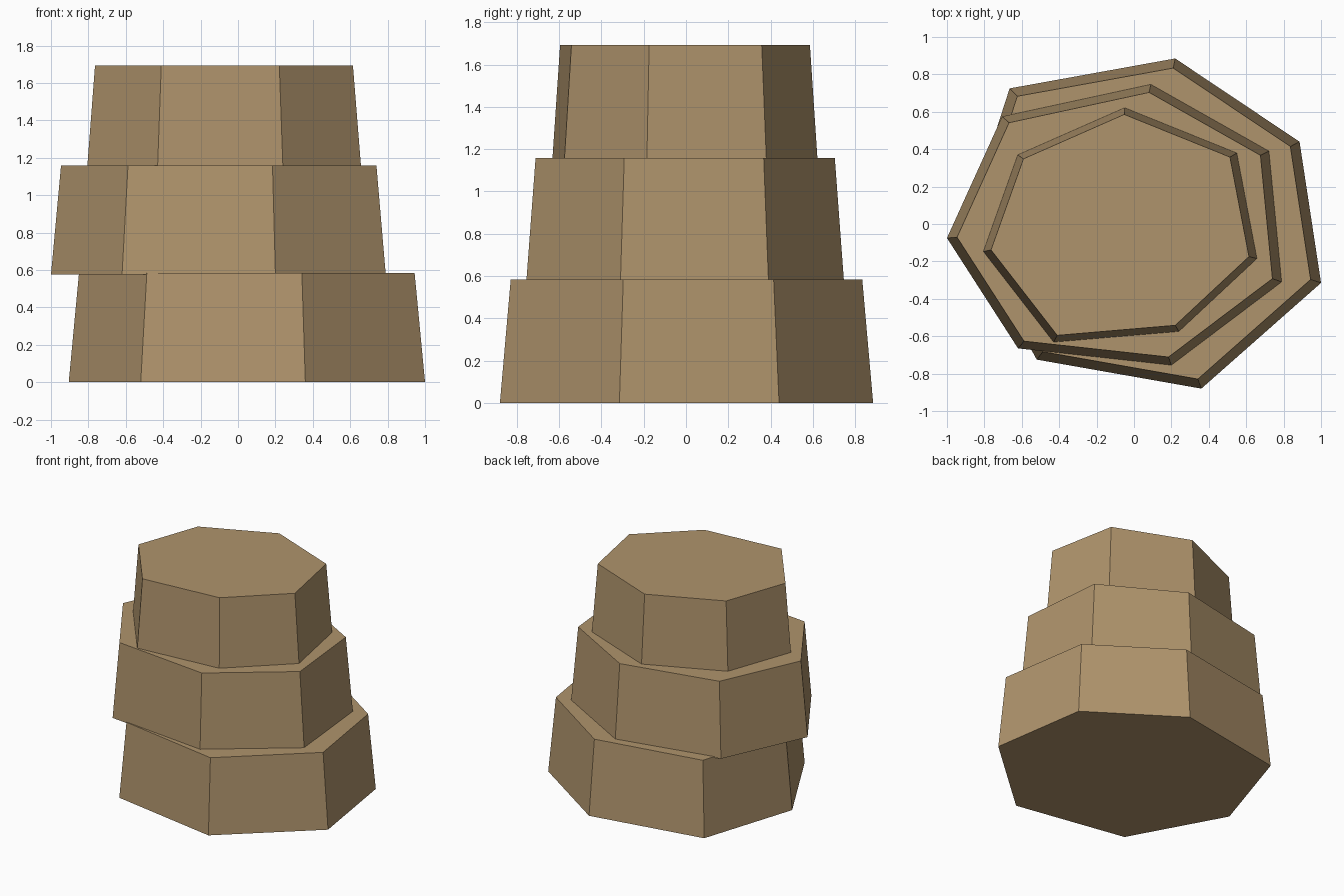
import bpy
import bmesh

default_cube = bpy.data.objects.get("Cube")
if default_cube:
    bpy.data.objects.remove(default_cube, do_unlink=True)

# One sandy stone colour
stone = bpy.data.materials.new("sandy_stone")
stone.use_nodes = True
colour = (0.43, 0.295, 0.15, 1.0)
stone.diffuse_color = colour
shader = next(n for n in stone.node_tree.nodes if n.type == "BSDF_PRINCIPLED")
shader.inputs["Base Color"].default_value = colour
shader.inputs["Roughness"].default_value = 0.9

TAPER = 0.942  # width of each tier's top relative to its base


def make_tier(name, outline, centre_x, bottom, top):
    """Extrude an uneven seven-sided outline upward and taper it."""
    bm = bmesh.new()
    base = bm.faces.new([bm.verts.new((x, y, bottom)) for x, y in outline])
    extruded = bmesh.ops.extrude_face_region(bm, geom=[base], use_keep_orig=True)
    for item in extruded["geom"]:
        if isinstance(item, bmesh.types.BMVert):
            item.co.x = centre_x + (item.co.x - centre_x) * TAPER
            item.co.y *= TAPER
            item.co.z = top
    bmesh.ops.recalc_face_normals(bm, faces=bm.faces)
    mesh = bpy.data.meshes.new(name)
    bm.to_mesh(mesh)
    bm.free()
    mesh.materials.append(stone)
    tier = bpy.data.objects.new(name, mesh)
    bpy.context.collection.objects.link(tier)
    return tier


# Widest slab, resting on the ground
make_tier("lower_tier", [
    (1.0, -0.315), (0.885, 0.44), (0.22, 0.885), (-0.665, 0.725),
    (-0.905, -0.02), (-0.52, -0.725), (0.36, -0.88)], 0.04, 0.0, 0.583)

# Middle slab, shifted so it overhangs on one side
make_tier("middle_tier", [
    (0.79, -0.31), (0.722, 0.39), (0.09, 0.747), (-0.705, 0.575),
    (-1.0, -0.075), (-0.62, -0.665), (0.2, -0.755)], -0.07, 0.575, 1.159)

# Smallest slab on top
make_tier("upper_tier", [
    (0.658, -0.185), (0.55, 0.38), (-0.05, 0.622), (-0.622, 0.37),
    (-0.806, -0.147), (-0.43, -0.632), (0.24, -0.575)], -0.09, 1.15, 1.693)
